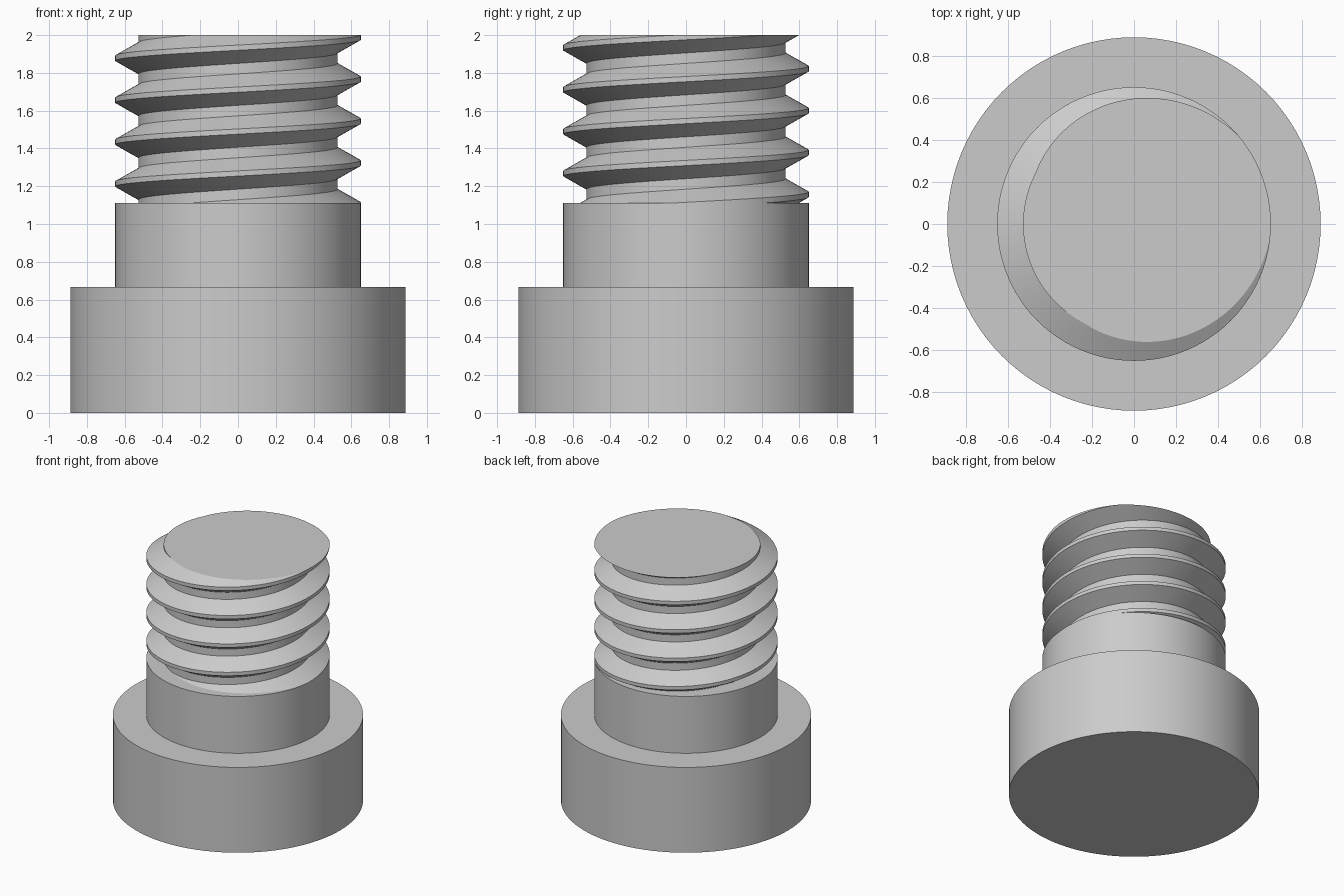
import bpy
import bmesh
import math

cube = bpy.data.objects.get("Cube")
if cube:
    bpy.data.objects.remove(cube)

SIDES = 96
HEAD_R, HEAD_TOP = 0.887, 0.667
SHANK_R, SHANK_TOP = 0.65, 1.112
TOP = 2.0
PITCH = 0.222
CREST_Z = 1.989          # crest height at angle zero on the last turn
ROOT_R = 0.527

steel = bpy.data.materials.new("grey_steel")
steel.use_nodes = True
grey = (0.6, 0.6, 0.6, 1)
steel.diffuse_color = grey
steel.node_tree.nodes["Principled BSDF"].inputs["Base Color"].default_value = grey


def finish(bm, name):
    """Turn a bmesh into a smooth object with sharp edges kept."""
    bmesh.ops.recalc_face_normals(bm, faces=bm.faces)
    mesh = bpy.data.meshes.new(name)
    bm.to_mesh(mesh)
    bm.free()
    mesh.materials.append(steel)
    obj = bpy.data.objects.new(name, mesh)
    bpy.context.collection.objects.link(obj)
    bpy.ops.object.select_all(action='DESELECT')
    obj.select_set(True)
    bpy.context.view_layer.objects.active = obj
    bpy.ops.object.shade_smooth_by_angle(angle=math.radians(20))


def cylinder(name, radius, low, high):
    bm = bmesh.new()
    bmesh.ops.create_cone(bm, cap_ends=True, segments=SIDES, radius1=radius,
                          radius2=radius, depth=high - low)
    bmesh.ops.translate(bm, verts=bm.verts, vec=(0, 0, (low + high) / 2))
    finish(bm, name)


# Head and plain shank
cylinder("head", HEAD_R, 0, HEAD_TOP)
cylinder("shank", SHANK_R, HEAD_TOP, SHANK_TOP)

# Thread: one pitch of the profile (radius, height) swept along a helix
crest, flank = PITCH / 8, PITCH * 5 / 16
profile = [(SHANK_R, -crest / 2), (SHANK_R, crest / 2),
           (ROOT_R, crest / 2 + flank), (ROOT_R, PITCH - crest / 2 - flank),
           (SHANK_R, PITCH - crest / 2)]
bm = bmesh.new()
previous = None
for step in range(-6 * SIDES, 2 * SIDES + 1):
    angle = math.tau * step / SIDES
    rise = CREST_Z + PITCH * step / SIDES
    row = [bm.verts.new((r * math.cos(angle), r * math.sin(angle), rise + z))
           for r, z in profile]
    if previous:
        for i in range(len(profile) - 1):
            bm.faces.new((previous[i], row[i], row[i + 1], previous[i + 1]))
    previous = row
bmesh.ops.remove_doubles(bm, verts=bm.verts, dist=0.0001)

# Trim the helix to the shank top and to the flat end, then cap the end
for height, direction in ((SHANK_TOP, -1), (TOP, 1)):
    cut = bmesh.ops.bisect_plane(
        bm, geom=bm.verts[:] + bm.edges[:] + bm.faces[:], dist=0.00001,
        plane_co=(0, 0, height), plane_no=(0, 0, direction), clear_outer=True)
rim = [e for e in cut["geom_cut"] if isinstance(e, bmesh.types.BMEdge)]
bmesh.ops.edgeloop_fill(bm, edges=rim)
finish(bm, "thread")
